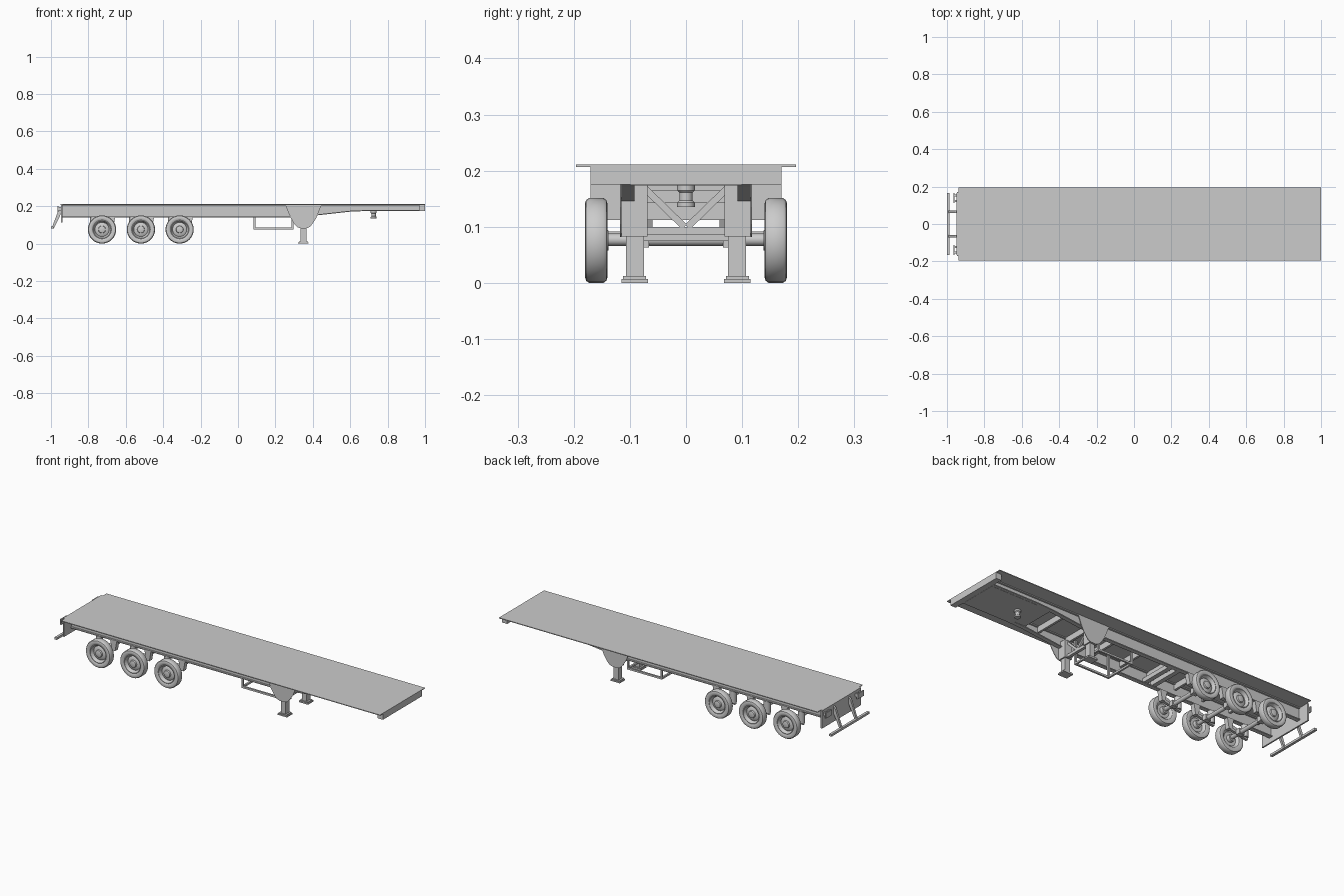
import bpy, bmesh, math
from mathutils import Vector, Matrix

if "Cube" in bpy.data.objects:
    bpy.data.objects.remove(bpy.data.objects["Cube"])

grey = bpy.data.materials.new("plain_grey")
grey.diffuse_color = (0.6, 0.6, 0.6, 1)
grey.use_nodes = True
grey.node_tree.nodes["Principled BSDF"].inputs["Base Color"].default_value = grey.diffuse_color


def finish(bm, name, smooth=False):
    bmesh.ops.recalc_face_normals(bm, faces=bm.faces)
    me = bpy.data.meshes.new(name)
    bm.to_mesh(me)
    bm.free()
    me.materials.append(grey)
    if smooth:
        me.polygons.foreach_set("use_smooth", [True] * len(me.polygons))
        me.set_sharp_from_angle(angle=math.radians(35))
    ob = bpy.data.objects.new(name, me)
    bpy.context.collection.objects.link(ob)
    return ob


def box(name, x, y, z):
    """Box from (min, max) ranges."""
    bm = bmesh.new()
    bmesh.ops.create_cube(bm, size=1)
    for v in bm.verts:
        v.co = [r[0] + (c + 0.5) * (r[1] - r[0]) for c, r in zip(v.co, (x, y, z))]
    return finish(bm, name)


def bar(name, a, b, w, h):
    """Square bar between two points."""
    a, b = Vector(a), Vector(b)
    d = b - a
    bm = bmesh.new()
    bmesh.ops.create_cube(bm, size=1)
    rot = d.to_track_quat('Z', 'Y').to_matrix().to_4x4()
    bm.transform(Matrix.Translation((a + b) / 2) @ rot @ Matrix.Diagonal((w, h, d.length, 1)))
    return finish(bm, name)


def prism(name, pts, y0, y1):
    """Side-view (x, z) outline extruded across y."""
    bm = bmesh.new()
    f = bm.faces.new([bm.verts.new((x, y0, z)) for x, z in pts])
    r = bmesh.ops.extrude_face_region(bm, geom=[f])
    for v in r["geom"]:
        if isinstance(v, bmesh.types.BMVert):
            v.co.y = y1
    return finish(bm, name)


def lathe(name, prof, centre, axis='Y', sign=1, steps=32):
    """(radius, offset) profile turned about the y or z axis."""
    bm = bmesh.new()
    vs = [bm.verts.new((r, sign * o, 0)) for r, o in prof]
    es = [bm.edges.new(p) for p in zip(vs, vs[1:])]
    bmesh.ops.spin(bm, geom=vs + es, cent=(0, 0, 0), axis=(0, 1, 0),
                   angle=2 * math.pi, steps=steps, use_duplicate=False)
    bmesh.ops.remove_doubles(bm, verts=bm.verts, dist=1e-5)
    if axis == 'Z':
        bm.transform(Matrix.Rotation(math.pi / 2, 4, 'X'))
    bm.transform(Matrix.Translation(centre))
    return finish(bm, name, True)


def tube(name, r, half, centre, axis='Y'):
    return lathe(name, [(0, -half), (r, -half), (r, half), (0, half)], centre, axis, 1, 20)


def span(s, a, b):
    return tuple(sorted((s * a, s * b)))


# Deck with clipped rear corners
deck = box("deck", (-0.945, 1.0), (-0.196, 0.196), (0.207, 0.211))
for v in deck.data.vertices:
    if v.co.x < 0:
        v.co.x = -0.937
box("deck_rear_lip", (-0.948, -0.937), (-0.165, 0.165), (0.207, 0.211))

# Front sill, rear panel, coupler plate and pin
box("front_sill", (0.968, 1.0), (-0.17, 0.17), (0.175, 0.207))
box("rear_panel", (-0.946, -0.938), (-0.17, 0.17), (0.112, 0.207))
box("coupler_plate", (0.6, 0.968), (-0.1, 0.1), (0.174, 0.178))
lathe("coupler_pin", [(0, -0.02), (0.016, -0.02), (0.016, -0.012), (0.012, -0.008),
                      (0.012, 0.006), (0.016, 0.01), (0.016, 0.024), (0, 0.024)],
      (0.725, 0, 0.155), 'Z', 1, 20)

# Cross members between the main beams
for i in range(9):
    x = -0.85 + i * 0.17
    box("cross_member", (x - 0.006, x + 0.006), (-0.102, 0.102), (0.175, 0.207))
for x in (-0.2, -0.15):
    box("deep_cross_member", (x - 0.012, x + 0.012), (-0.1, 0.1), (0.142, 0.165))

lower = [(-0.94, 0.139), (0.3, 0.139), (0.42, 0.151), (0.6, 0.171), (0.7, 0.175), (0.99, 0.175)]
gusset = [(0.254, 0.206), (0.266, 0.175), (0.283, 0.135), (0.302, 0.105), (0.318, 0.088),
          (0.335, 0.082), (0.365, 0.082), (0.382, 0.088), (0.398, 0.105), (0.417, 0.135),
          (0.434, 0.175), (0.446, 0.206)]

for s in (1, -1):
    # Main beam: web, lower flange, upper flange
    prism("beam_web", lower + [(0.99, 0.207), (-0.94, 0.207)], s * 0.101, s * 0.105)
    prism("beam_lower_flange", lower + [(x, z + 0.005) for x, z in reversed(lower)],
          s * 0.092, s * 0.115)
    box("beam_upper_flange", (-0.94, 0.99), span(s, 0.092, 0.115), (0.202, 0.207))

    # Landing leg and its side plate
    prism("leg_side_plate", gusset, s * 0.115, s * 0.118)
    box("leg_housing", (0.328, 0.372), span(s, 0.069, 0.115), (0.083, 0.178))
    box("leg_tube", (0.335, 0.365), span(s, 0.075, 0.107), (0.008, 0.083))
    foot = box("leg_foot", (0.322, 0.378), span(s, 0.068, 0.115), (0, 0.007))
    collar = box("leg_foot_collar", (0.326, 0.374), span(s, 0.071, 0.112), (0.007, 0.012))
    bar("leg_brace", (0.35, s * 0.075, 0.17), (0.35, s * 0.003, 0.1), 0.012, 0.012)

    # Under-frame rack
    bar("rack_rail", (0.083, s * 0.085, 0.08), (0.297, s * 0.085, 0.08), 0.01, 0.01)
    for x in (0.088, 0.292):
        box("rack_post", (x - 0.005, x + 0.005), span(s, 0.08, 0.09), (0.08, 0.205))

    # Rear guard arms and rear lamps
    prism("guard_arm", [(-0.997, 0.08), (-0.985, 0.08), (-0.944, 0.165), (-0.944, 0.2),
                        (-0.958, 0.185)], s * 0.06, s * 0.072)
    box("lamp_plate", (-0.966, -0.959), span(s, 0.112, 0.165), (0.17, 0.2))
    for y in (0.122, 0.152):
        box("lamp_bracket", (-0.96, -0.945), span(s, y - 0.005, y + 0.005), (0.178, 0.195))

# Leg cross tie, rack cross bars, rear guard bar
box("leg_cross_tie", (0.342, 0.358), (-0.07, 0.07), (0.085, 0.1))
for x in (0.088, 0.292):
    box("rack_cross_bar", (x - 0.005, x + 0.005), (-0.085, 0.085), (0.075, 0.085))
box("guard_bar", (-1.0, -0.986), (-0.165, 0.165), (0.08, 0.092))

# Axles, wheels and suspension
tyre = [(0.048, 0.145), (0.066, 0.14), (0.072, 0.142), (0.0755, 0.147), (0.0755, 0.173),
        (0.072, 0.178), (0.066, 0.18), (0.055, 0.179), (0.05, 0.176)]
rim = [(0.05, 0.176), (0.047, 0.177), (0.044, 0.172), (0.038, 0.16), (0.032, 0.164),
       (0.02, 0.166), (0.018, 0.174), (0.012, 0.176), (0, 0.176)]
rim_back = [(0.048, 0.145), (0.044, 0.15), (0.036, 0.156), (0.02, 0.156), (0.018, 0.138), (0, 0.138)]
for x in (-0.727, -0.519, -0.312):
    c = (x, 0, 0.0757)
    tube("axle", 0.011, 0.15, (x, 0, 0.077))
    for s in (1, -1):
        lathe("tyre", tyre, c, 'Y', s)
        lathe("wheel_rim", rim, c, 'Y', s)
        lathe("wheel_back", rim_back, c, 'Y', s)
        prism("suspension_hanger", [(x + 0.03, 0.14), (x + 0.07, 0.14), (x + 0.06, 0.085),
                                    (x + 0.042, 0.085)], s * 0.09, s * 0.115)
        bar("trailing_arm", (x + 0.052, s * 0.1, 0.092), (x - 0.06, s * 0.1, 0.07), 0.014, 0.014)
        tube("air_spring", 0.018, 0.033, (x - 0.045, s * 0.1, 0.107), 'Z')
        box("axle_clamp", (x - 0.016, x + 0.016), span(s, 0.066, 0.09), (0.063, 0.092))
